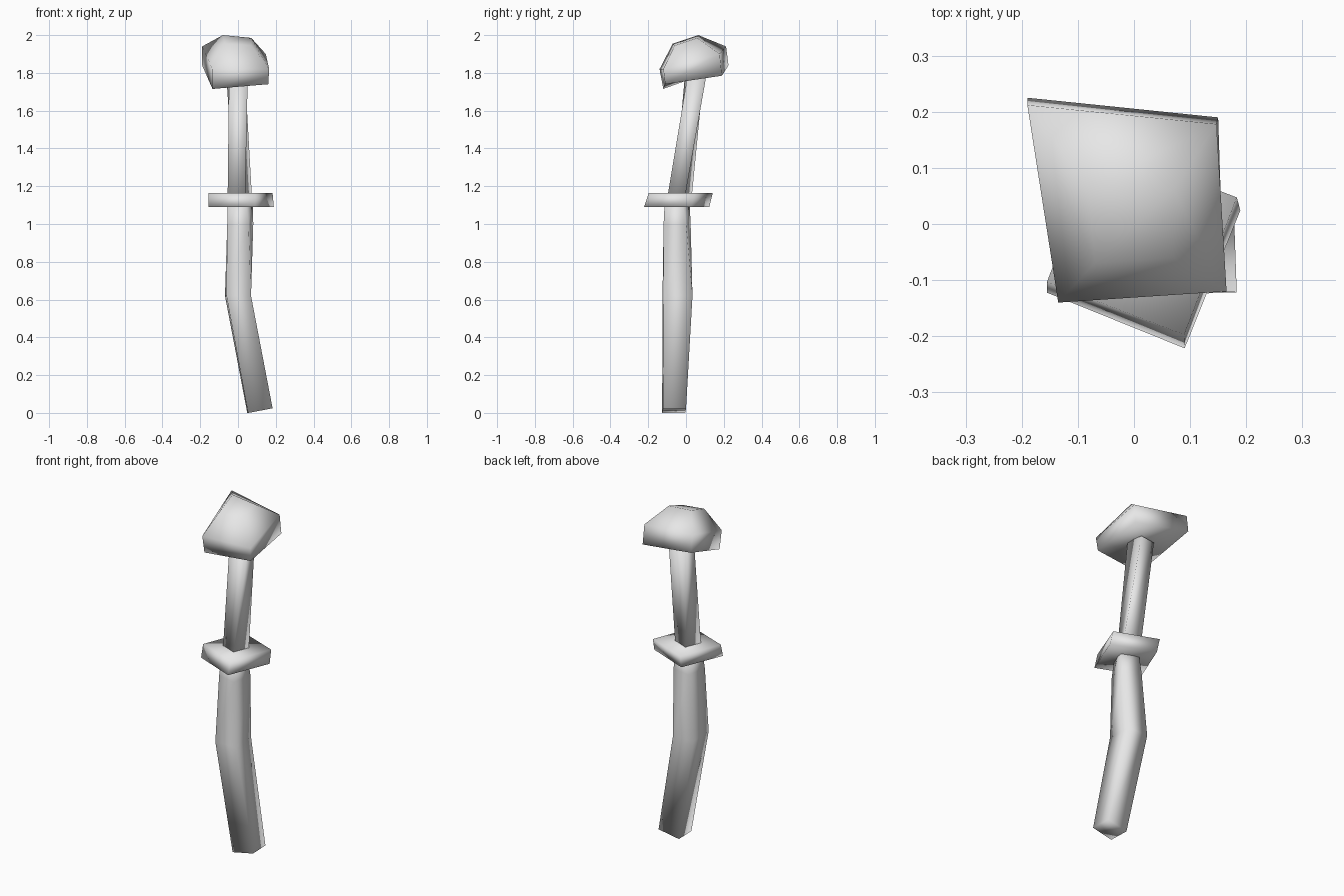
import bpy
import bmesh
from math import cos, sin, radians

cube = bpy.data.objects.get("Cube")
if cube:
    bpy.data.objects.remove(cube, do_unlink=True)

grey = bpy.data.materials.new("pale_grey")
grey.use_nodes = True
colour = (0.8, 0.8, 0.8, 1)
grey.diffuse_color = colour
grey.node_tree.nodes["Principled BSDF"].inputs["Base Color"].default_value = colour


def section(x, y, z, width, depth, turn, slope=0.0):
    """Four corners of a turned rectangle, counter-clockwise; slope lifts z along x."""
    c, s = cos(radians(turn)), sin(radians(turn))
    corners = []
    for i, j in ((-1, -1), (1, -1), (1, 1), (-1, 1)):
        u, v = i * width / 2, j * depth / 2
        corners.append((x + u * c - v * s, y + u * s + v * c, z + slope * u))
    return corners


def loft(name, sections):
    """Skin four-cornered sections from bottom to top and cap both ends."""
    bm = bmesh.new()
    loops = [[bm.verts.new(p) for p in sec] for sec in sections]
    for low, high in zip(loops, loops[1:]):
        for k in range(4):
            n = (k + 1) % 4
            bm.faces.new((low[k], low[n], high[n], high[k]))
    bm.faces.new(loops[0][::-1])
    bm.faces.new(loops[-1])
    bmesh.ops.recalc_face_normals(bm, faces=bm.faces)
    for f in bm.faces:
        f.smooth = True
    mesh = bpy.data.meshes.new(name)
    bm.to_mesh(mesh)
    bm.free()
    mesh.materials.append(grey)
    obj = bpy.data.objects.new(name, mesh)
    bpy.context.collection.objects.link(obj)
    return obj


# Bent, slightly twisted stem, up to the collar and on to the cap
loft("lower_stem", [
    section(0.116, -0.063, 0.012, 0.13, 0.122, 2, 0.19),
    section(0.0, -0.045, 0.62, 0.13, 0.152, 3),
    section(0.012, -0.047, 1.0, 0.115, 0.122, -12),
    section(0.012, -0.047, 1.12, 0.103, 0.1, -22),
])
loft("upper_stem", [
    section(0.01, -0.037, 1.12, 0.1, 0.1, -22),
    section(-0.005, 0.05, 1.78, 0.1, 0.1, 8),
])

# Square collar, leaning back towards its top
loft("collar", [
    section(0.017, -0.049, 1.09, 0.265, 0.265, -22),
    section(0.014, -0.028, 1.163, 0.262, 0.262, -21),
])

# Tilted four-sided cap: underside rim, upper rim, small crown
loft("cap", [
    [(-0.135, -0.12, 1.715), (0.16, -0.11, 1.74), (0.15, 0.19, 1.785), (-0.19, 0.225, 1.84)],
    [(-0.135, -0.14, 1.82), (0.165, -0.12, 1.82), (0.147, 0.178, 1.9), (-0.19, 0.212, 1.94)],
    [(-0.07, -0.07, 1.955), (0.07, -0.06, 1.945), (0.07, 0.06, 1.985), (-0.08, 0.065, 2.0)],
])
